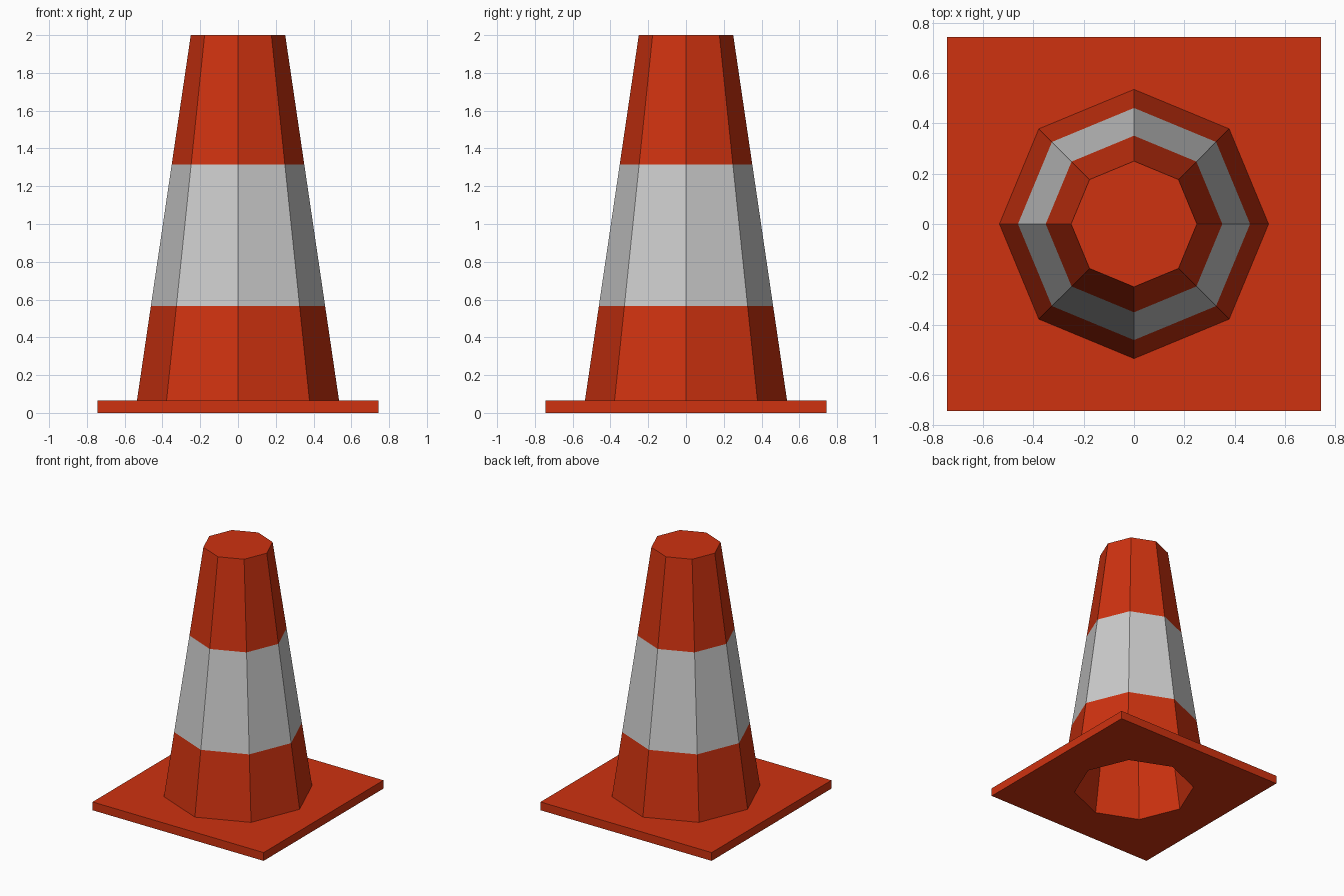
import bpy
import bmesh
from math import cos, sin, pi

cube = bpy.data.objects.get("Cube")
if cube:
    bpy.data.objects.remove(cube, do_unlink=True)

SIDES = 8
HEIGHT, BASE_TOP = 2.0, 0.065
BAND_LOW, BAND_HIGH = 0.565, 1.315
WALL = 0.105
HALF_BASE = 0.743


def make_material(name, color):
    mat = bpy.data.materials.new(name)
    mat.use_nodes = True
    mat.diffuse_color = color
    mat.node_tree.nodes["Principled BSDF"].inputs["Base Color"].default_value = color
    return mat


orange = make_material("safety orange", (0.62, 0.032, 0.005, 1))
white = make_material("band white", (0.6, 0.6, 0.6, 1))


def radius(z):
    """Outer radius of the tapered body at a height."""
    return 0.25 + (HEIGHT - z) * (0.535 - 0.25) / (HEIGHT - BASE_TOP)


def octagon(r, z):
    return [(r * cos(i * 2 * pi / SIDES), r * sin(i * 2 * pi / SIDES), z) for i in range(SIDES)]


def square(half, z):
    """Corners and edge midpoints, matching the octagon point for point."""
    return [(half * round(cos(i * pi / 4) * 1.1), half * round(sin(i * pi / 4) * 1.1), z)
            for i in range(SIDES)]


def loft(name, rings, cap=False):
    """Join rings in order with quads, optionally closing the last one."""
    bm = bmesh.new()
    loops = [[bm.verts.new(p) for p in ring] for ring in rings]
    for a, b in zip(loops, loops[1:]):
        for i in range(SIDES):
            j = (i + 1) % SIDES
            bm.faces.new((a[i], a[j], b[j], b[i]))
    if cap:
        bm.faces.new(loops[-1])
    mesh = bpy.data.meshes.new(name)
    bm.to_mesh(mesh)
    bm.free()
    mesh.materials.append(orange)
    obj = bpy.data.objects.new(name, mesh)
    bpy.context.collection.objects.link(obj)
    return obj


# Square foot with an octagonal opening underneath
loft("base_plate", [octagon(radius(0) - WALL, 0), square(HALF_BASE, 0),
                    square(HALF_BASE, BASE_TOP), octagon(radius(BASE_TOP), BASE_TOP)])

# Tapered body with a white band
body = loft("cone_body", [octagon(radius(z), z) for z in (BASE_TOP, BAND_LOW, BAND_HIGH, HEIGHT)], cap=True)
body.data.materials.append(white)
for face in body.data.polygons:
    if BAND_LOW < face.center.z < BAND_HIGH:
        face.material_index = 1

# Hollow inside, facing inward
inner_top = HEIGHT - WALL
inner = loft("inner_wall", [octagon(radius(z) - WALL, z) for z in (0, inner_top)], cap=True)
inner.data.flip_normals()
